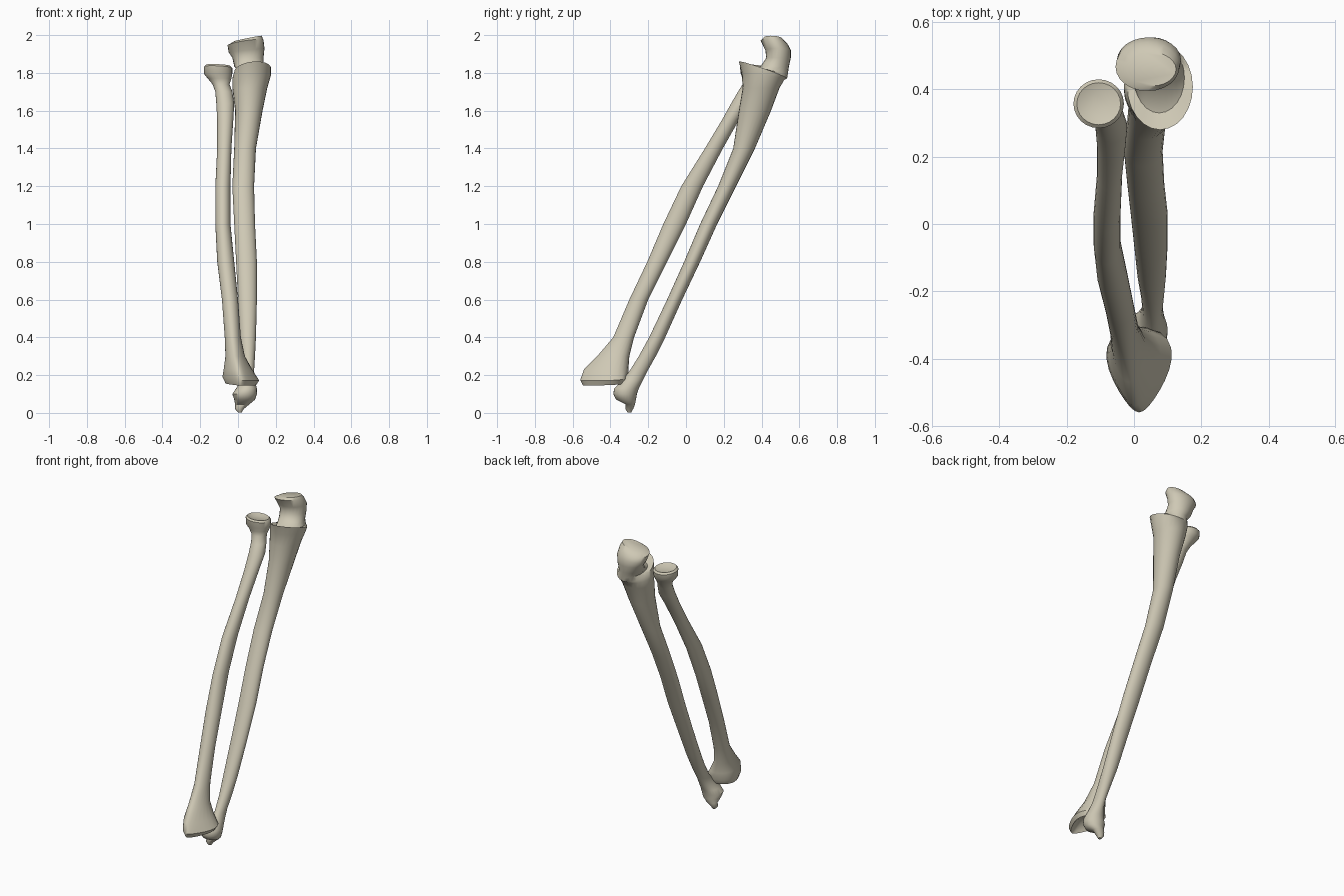
import bpy
import bmesh
from math import cos, sin, pi, radians

SIDES = 24

default = bpy.data.objects.get("Cube")
if default:
    bpy.data.objects.remove(default, do_unlink=True)


def make_material(name, colour):
    mat = bpy.data.materials.new(name)
    mat.use_nodes = True
    mat.diffuse_color = colour
    mat.node_tree.nodes["Principled BSDF"].inputs["Base Color"].default_value = colour
    return mat


bone = make_material("bone ivory", (0.62, 0.58, 0.46, 1))


def ring(bm, z, left, right, front, back, slope=0, roll=0, wedge=0):
    """One oval section in hundredths of a unit; slope and roll tilt it,
    wedge narrows its front."""
    cx, cy = (left + right) / 2, (front + back) / 2
    rx, ry = (right - left) / 2, (back - front) / 2
    verts = []
    for i in range(SIDES):
        a = 2 * pi * i / SIDES
        dx, dy = rx * cos(a), ry * sin(a)
        dx *= 1 + wedge * sin(a)
        dz = slope * dy + roll * dx
        verts.append(bm.verts.new(((cx + dx) / 100, (cy + dy) / 100, (z + dz) / 100)))
    return verts


def loft(name, sections):
    """Skin a stack of sections from bottom to top and close both ends."""
    bm = bmesh.new()
    rings = [ring(bm, *section) for section in sections]
    for low, high in zip(rings, rings[1:]):
        for i in range(SIDES):
            j = (i + 1) % SIDES
            bm.faces.new((low[i], low[j], high[j], high[i]))
    bm.faces.new(rings[0][::-1])
    bm.faces.new(rings[-1])
    bmesh.ops.recalc_face_normals(bm, faces=bm.faces[:])
    mesh = bpy.data.meshes.new(name)
    bm.to_mesh(mesh)
    bm.free()
    mesh.materials.append(bone)
    obj = bpy.data.objects.new(name, mesh)
    bpy.context.collection.objects.link(obj)
    bpy.ops.object.select_all(action="DESELECT")
    obj.select_set(True)
    bpy.context.view_layer.objects.active = obj
    bpy.ops.object.shade_smooth_by_angle(angle=radians(45))
    return obj


# Inner forearm bone: pointed lower tip, knob, long shaft, hooked upper end
loft("ulna", [
    (0.3, 0, 2, -31, -29),
    (2, -1.5, 3, -32, -28),
    (4.5, -1.5, 6, -32, -27),
    (7, -2, 9, -37, -26.5),
    (10, -3, 10, -38.5, -26),
    (13, -1, 10, -38, -25),
    (17, 1.5, 9, -34, -23),
    (22, 2.5, 8.5, -30, -20.5),
    (30, 2, 9, -25, -16),
    (40, 1, 9.5, -19.5, -11),
    (60, 0, 10, -10, -2),
    (80, -1, 10, -1, 7.5),
    (100, -2, 9, 7.5, 16.5),
    (120, -3, 8.5, 17, 26.5),
    (140, -2, 9.5, 25, 36.5),
    (160, -1.5, 13, 28, 45),
    (172, -3, 15.5, 30, 49.5),
    (178, -3, 17.5, 29.5, 52, -0.15, 0.1),
    (181.5, -2, 17.5, 28, 53.5, -0.35, 0.1),
    # socket floor and the hook above it
    (181, 0, 15, 33, 54, -0.1),
    (183.5, -2, 13.5, 39.5, 54.5),
    (188, -3, 13.5, 42.5, 55.5),
    (192, -5, 14, 42, 55.5, 0, 0.1),
    (196, -5.5, 13.5, 39.5, 54, -0.15, 0.15),
    (198.2, -2, 12.5, 41, 51, -0.05, 0.2),
])

# Outer forearm bone: cupped wide lower end, slim shaft, round upper head
loft("radius", [
    (19, -2, 6, -47, -36, 0, 0, 0.3),
    (16, -5, 8, -53, -33, 0.05, -0.05, 0.4),
    (15, -6, 9, -54.5, -32, 0.05, -0.05, 0.45),
    (18, -7.5, 10.5, -56, -30.5, 0.05, -0.1, 0.45),
    (23, -7, 7.5, -54, -30.5, 0, -0.1, 0.4),
    (30, -6.5, 3.5, -47, -30, 0, 0, 0.25),
    (40, -7, 1.5, -38.5, -27.5, 0, 0, 0.15),
    (60, -8.5, 0, -30, -20),
    (80, -11, -2, -20.5, -10),
    (100, -12, -4, -12, 0),
    (120, -12, -4, -2.5, 9),
    (140, -11, -3.5, 10, 19.5),
    (155, -11, -2.5, 19, 28),
    (164, -11.5, -2, 24, 34),
    (170, -12, -3, 27.5, 36.5),
    (174, -13.5, -4.5, 30, 39),
    (177, -16, -3.5, 30, 41),
    (179.5, -18, -3, 29, 42.5),
    (183, -18, -3, 28.5, 43, -0.1, -0.05),
    (184, -17, -4, 29.5, 42, -0.1, -0.05),
    (183, -14, -7, 32.5, 39, -0.1),
])
